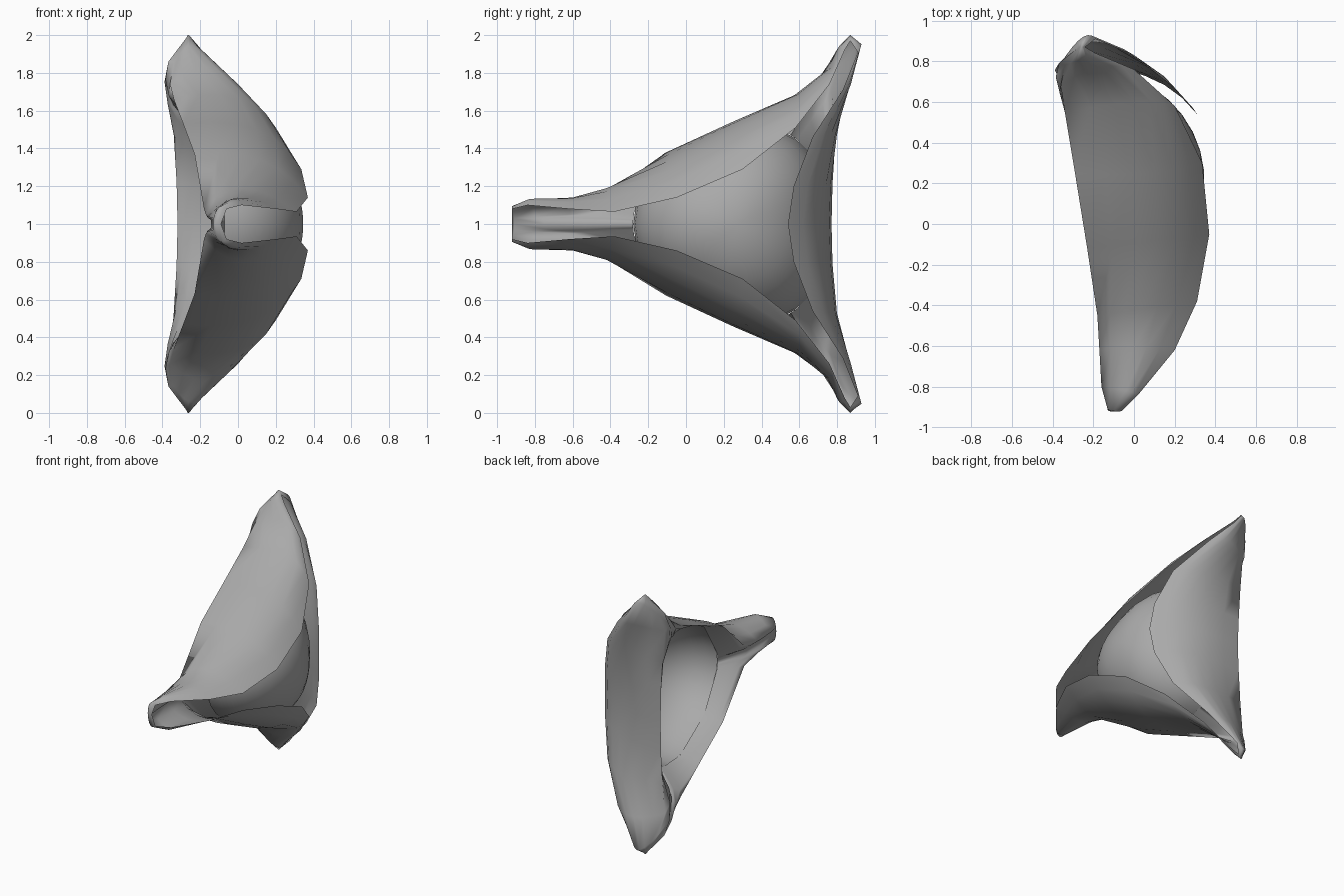
import bpy, bmesh, math
from mathutils import Vector

cube = bpy.data.objects.get("Cube")
if cube:
    bpy.data.objects.remove(cube)

felt = bpy.data.materials.new("grey felt")
felt.use_nodes = True
felt.diffuse_color = (0.4, 0.4, 0.4, 1)
felt.node_tree.nodes["Principled BSDF"].inputs["Base Color"].default_value = (0.4, 0.4, 0.4, 1)

CENTRE_Y, MID_Z, CROWN_HEIGHT = 0.27, 1.0, 0.47


def crown_base(angle, scale=1):
    """Point on the crown's lower edge: a rounded triangle leaning backwards."""
    r = scale * (0.515 - 0.035 * math.cos(3 * angle))
    y = CENTRE_Y + r * math.cos(angle)
    return Vector((-0.1 - 0.1 * y, y, MID_Z + r * math.sin(angle)))


def finish(bm, name):
    bmesh.ops.recalc_face_normals(bm, faces=bm.faces)
    mesh = bpy.data.meshes.new(name)
    bm.to_mesh(mesh)
    bm.free()
    mesh.materials.append(felt)
    obj = bpy.data.objects.new(name, mesh)
    bpy.context.collection.objects.link(obj)
    bpy.ops.object.select_all(action="DESELECT")
    obj.select_set(True)
    bpy.context.view_layer.objects.active = obj
    bpy.ops.object.shade_smooth_by_angle(angle=math.radians(100))


# Half outlines from the front tip, past the upper corner, to the middle of the back
fold = [(-.13, -.91, 0), (-.13, -.91, .03), (-.16, -.8, .04), (-.17, -.62, .05),
        (-.18, -.45, .08), (-.23, -.12, .37), (-.29, .25, .53), (-.34, .55, .66),
        (-.36, .68, .74), (-.34, .78, .86), (-.27, .87, .99), (-.34, .82, .85),
        (-.36, .77, .7), (-.34, .77, .47), (-.325, .77, .22), (-.32, .765, 0)]
bulge = [(-.12, -.92, 0), (-.1, -.92, .09), (-.04, -.82, .13), (0, -.6, .14),
         (.03, -.42, .19), (.12, -.08, .34), (.1, .25, .5), (0, .6, .67),
         (-.17, .77, .83), (-.26, .81, .94), (-.26, .87, 1), (-.25, .92, .95),
         (-.16, .87, .74), (0, .79, .47), (.05, .74, .2), (.05, .73, 0)]
rim = [(-.09, -.92, 0), (-.06, -.92, .08), (.02, -.84, .1), (.2, -.62, .08),
       (.31, -.38, .065), (.37, -.05, .14), (.335, .3, .29), (.2, .58, .51),
       (0, .76, .74), (-.19, .84, .92), (-.24, .87, .97), (-.19, .91, .91),
       (0, .83, .71), (.2, .67, .46), (.29, .57, .2), (.31, .54, 0)]


def full_loop(half):
    """Mirror a half outline across the middle height into a closed loop."""
    points = [Vector(p) for p in half]
    points += [Vector((p[0], p[1], -p[2])) for p in half[-2:0:-1]]
    return [p + Vector((0, 0, MID_Z)) for p in points]


def station(low, mid, high):
    """Cross-section of the brim: sagging gutter, then a curved upturned wall."""
    inner = crown_base(math.atan2(low.z - MID_Z, low.y - CENTRE_Y))
    row = [inner]
    width = (low - inner).yz.length
    for t in (0.4, 0.75):
        p = inner.lerp(low, t)
        p.x -= width * (0.16 + 0.15 * p.y) * 4 * t * (1 - t)
        row.append(p)
    for i in range(7):
        t = i / 6
        row.append(low * ((1 - t) * (1 - 2 * t)) + mid * (4 * t * (1 - t))
                   + high * (t * (2 * t - 1)))
    return row


# Brim: three upturned sides pinched into three open corners
bm = bmesh.new()
rows = [[bm.verts.new(p) for p in station(*s)]
        for s in zip(full_loop(fold), full_loop(bulge), full_loop(rim))]
for a, b in zip(rows, rows[1:] + rows[:1]):
    for j in range(len(a) - 1):
        bm.faces.new((a[j], b[j], b[j + 1], a[j + 1]))
finish(bm, "brim")

# Crown: hollow dome, open underneath
bm = bmesh.new()
bmesh.ops.create_uvsphere(bm, u_segments=32, v_segments=16, radius=1)
bmesh.ops.delete(bm, geom=[v for v in bm.verts if v.co.z < -0.01], context="VERTS")
for v in bm.verts:
    a, b, h = v.co
    v.co = crown_base(math.atan2(b, a), math.hypot(a, b)) + Vector((CROWN_HEIGHT * h, 0, 0))
finish(bm, "crown")
